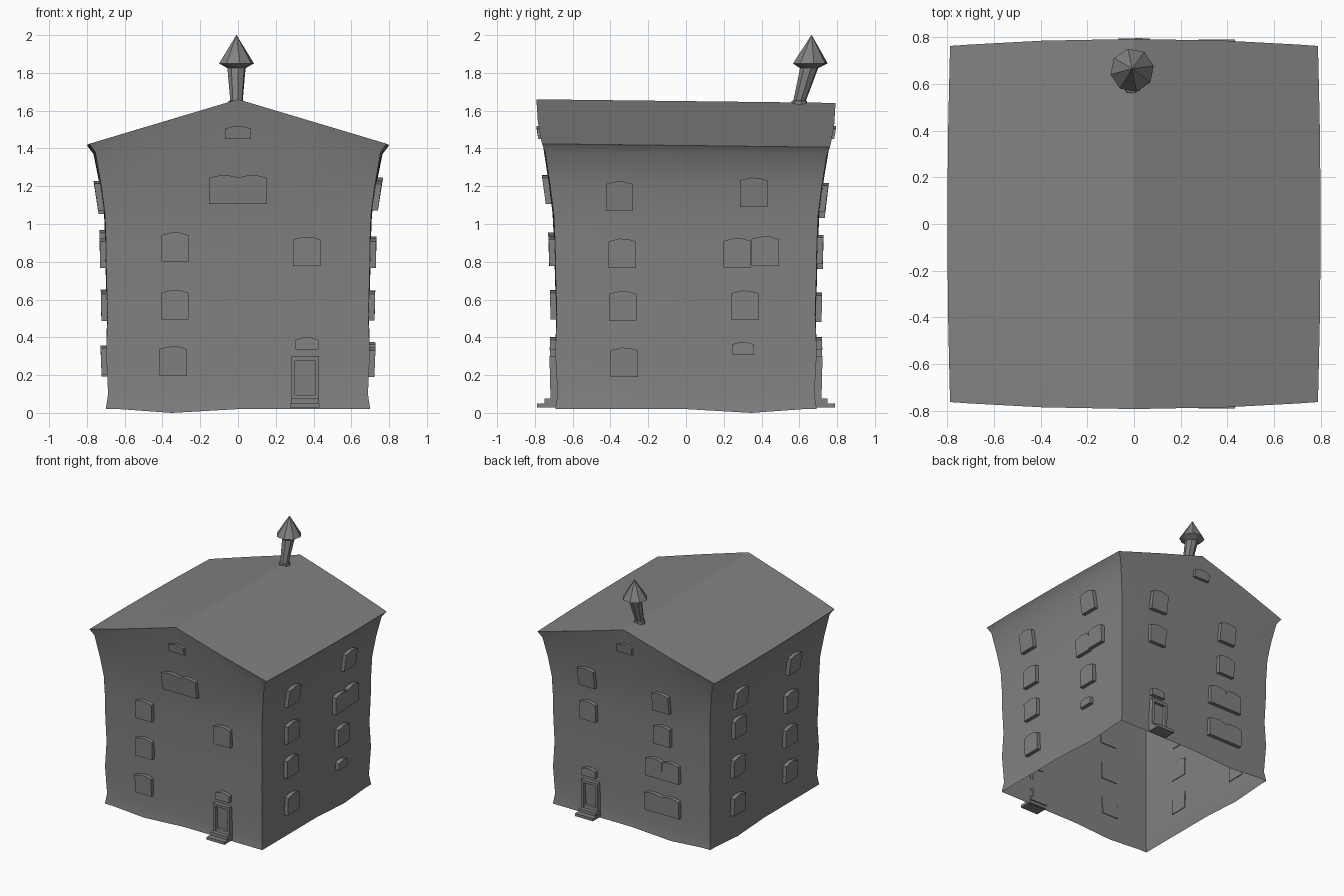
import bpy, bmesh, math
from mathutils import Vector
from mathutils.bvhtree import BVHTree

if "Cube" in bpy.data.objects:
    bpy.data.objects.remove(bpy.data.objects["Cube"])

grey = bpy.data.materials.new("plain_grey")
grey.diffuse_color = (0.22, 0.22, 0.22, 1)
grey.use_nodes = True
grey.node_tree.nodes["Principled BSDF"].inputs["Base Color"].default_value = grey.diffuse_color


def make(name, verts, faces, closed=True, smooth=False):
    me = bpy.data.meshes.new(name)
    me.from_pydata([tuple(v) for v in verts], [], faces)
    if closed:
        bm = bmesh.new()
        bm.from_mesh(me)
        bmesh.ops.recalc_face_normals(bm, faces=bm.faces)
        bm.to_mesh(me)
        bm.free()
    me.materials.append(grey)
    ob = bpy.data.objects.new(name, me)
    bpy.context.collection.objects.link(ob)
    if smooth:
        bpy.context.view_layer.objects.active = ob
        ob.select_set(True)
        bpy.ops.object.shade_smooth_by_angle(angle=math.radians(30))
        ob.select_set(False)
    return ob


# ---- crooked walls: rings of (z, half x, half y, bulge x, bulge y, gable rise)
RINGS = [(0.02, .700, .692, .0, .0, 0), (0.10, .688, .680, .0, .0, 0),
         (0.32, .698, .692, .0, .0, 0), (0.52, .690, .684, .003, .003, 0),
         (0.72, .697, .690, .003, .004, 0), (0.90, .699, .693, .004, .005, 0),
         (1.05, .704, .700, .005, .007, .01), (1.20, .724, .719, .007, .01, .03),
         (1.38, .755, .745, .01, .02, .11), (1.425, .787, .762, .012, .030, .235)]
TS = [-1, -.9, -.5, 0, .5, .9]


def plan(ring, tx, ty):
    z, hx, hy, bx, by, rise = ring
    x = tx * (hx + bx * (1 - ty * ty))
    y = ty * (hy + by * (1 - tx * tx))
    z += rise * (1 - abs(tx))
    if z > 1.3:
        z -= 0.012 * (y + .79)              # roof sinks a little to the back
    return Vector((x, y, z))


loop = ([(t, -1) for t in TS] + [(1, t) for t in TS]
        + [(-t, 1) for t in TS] + [(-1, -t) for t in TS])
verts, faces, n = [], [], len(loop)
for k, ring in enumerate(RINGS):
    for tx, ty in loop:
        p = plan(ring, tx, ty)
        if k == 0 and (tx, ty) in [(-.5, -1), (1, .5), (-.5, 1), (-1, .5)]:
            p.z = 0                          # sagging bottom edge
        verts.append(p)
for k in range(len(RINGS) - 1):
    for i in range(n):
        a, b = k * n + i, k * n + (i + 1) % n
        faces.append((a, b, b + n, a + n))
make("house_walls", verts, faces, closed=False, smooth=True)
bvh = BVHTree.FromPolygons(verts, faces)

# ---- roof sheet
TR = TS + [1]
m = len(TR)
rv = [plan(RINGS[-1], tx, ty) for ty in TR for tx in TR]
rf = [(j * m + i, j * m + i + 1, (j + 1) * m + i + 1, (j + 1) * m + i)
      for j in range(m - 1) for i in range(m - 1)]
make("roof", rv, rf, closed=False)

# ---- parts placed on a wall: outline in (u, z), pushed out from the wall
SIDES = {"front": ((0, -1, 0), (1, 0, 0)), "back": ((0, 1, 0), (1, 0, 0)),
         "right": ((1, 0, 0), (0, 1, 0)), "left": ((-1, 0, 0), (0, 1, 0))}


def on_wall(name, side, outline, depth):
    nrm, tan = (Vector(v) for v in SIDES[side])
    inner, outer = [], []
    for u, z in outline:
        hit = bvh.ray_cast(tan * u + nrm * 2 + Vector((0, 0, z)), -nrm)[0]
        inner.append(hit - nrm * .006)
        outer.append(hit + nrm * depth)
    k = len(outline)
    f = [tuple(range(k)), tuple(range(k, 2 * k))]
    f += [(i, (i + 1) % k, (i + 1) % k + k, i + k) for i in range(k)]
    return make(name, inner + outer, f)


def window(side, u, z, w=.145, h=.155, arches=1, depth=.03):
    pts = [(u - w / 2, z - h / 2), (u + w / 2, z - h / 2), (u + w / 2, z + h / 2 - .015)]
    step = w / arches
    for a in range(arches):
        r = u + w / 2 - a * step
        pts += [(r - step * .3, z + h / 2 - .002), (r - step * .6, z + h / 2),
                (r - step, z + h / 2 - .014)]
    on_wall(side + "_window", side, pts, depth)


def rect(u0, u1, z0, z1):
    return [(u0, z0), (u1, z0), (u1, z1), (u0, z1)]


def slab(name, side, u0, u1, z0, z1, d0, d1):
    nrm, tan = (Vector(v) for v in SIDES[side])
    v = [tan * u + nrm * d + Vector((0, 0, z)) for d in (d0, d1) for u, z in rect(u0, u1, z0, z1)]
    make(name, v, [(0, 1, 2, 3), (4, 5, 6, 7)]
         + [(i, (i + 1) % 4, (i + 1) % 4 + 4, i + 4) for i in range(4)])


# ---- windows
for u, z in [(-.333, .878), (-.335, .573), (-.342, .275), (.363, .855)]:
    window("front", u, z)
for u, z in [(.37, 1.14), (.37, .865), (-.29, 1.11), (-.29, .84), (-.215, .56), (-.362, .56)]:
    window("back", u, z)
for u, z in [(-.352, 1.148), (-.337, .845), (-.335, .567), (-.327, .268),
             (.358, 1.168), (.272, .847), (.42, .857), (.313, .57)]:
    window("right", u, z)
for u, z in [(.35, 1.13), (.35, .89), (.35, .575), (.35, .27),
             (-.32, 1.15), (-.31, .845), (-.31, .565), (-.31, .28)]:
    window("left", u, z)
window("front", 0, 1.183, .305, .152, 2)
window("back", -.285, .28, .305, .152, 2)
for side in ("front", "back"):
    window(side, 0, 1.485, .135, .07, 1, .022)
    window(side, .365, .368, .12, .066, 1, .03)
window("right", .302, .343, .115, .066)

# ---- doors with frame and two steps
for side in ("front", "back"):
    on_wall("door_jamb", side, rect(.282, .303, .065, .30), .032)
    on_wall("door_jamb", side, rect(.407, .428, .065, .30), .032)
    on_wall("door_lintel", side, rect(.303, .407, .278, .30), .032)
    on_wall("door_sill", side, rect(.303, .407, .065, .095), .032)
    on_wall("door_panel", side, rect(.303, .407, .095, .278), .008)
    slab("lower_step", side, .275, .432, .028, .05, .685, .79)
    slab("upper_step", side, .28, .43, .05, .075, .675, .748)

# ---- leaning octagonal chimney with pointed cap: (z, centre y, radius)
prof = [(1.628, .600, .044), (1.65, .600, .042), (1.655, .602, .034),
        (1.825, .652, .049), (1.85, .658, .094), (2.0, .665, .001)]
S = 8
cv = [(-.008 + r * math.cos(math.tau * (i + .25) / S),
       y + r * math.sin(math.tau * (i + .25) / S), z) for z, y, r in prof for i in range(S)]
cf = [(k * S + i, k * S + (i + 1) % S, (k + 1) * S + (i + 1) % S, (k + 1) * S + i)
      for k in range(len(prof) - 1) for i in range(S)]
cf += [tuple(range(S)), tuple(range(len(cv) - S, len(cv)))]
make("chimney", cv, cf, smooth=True)
